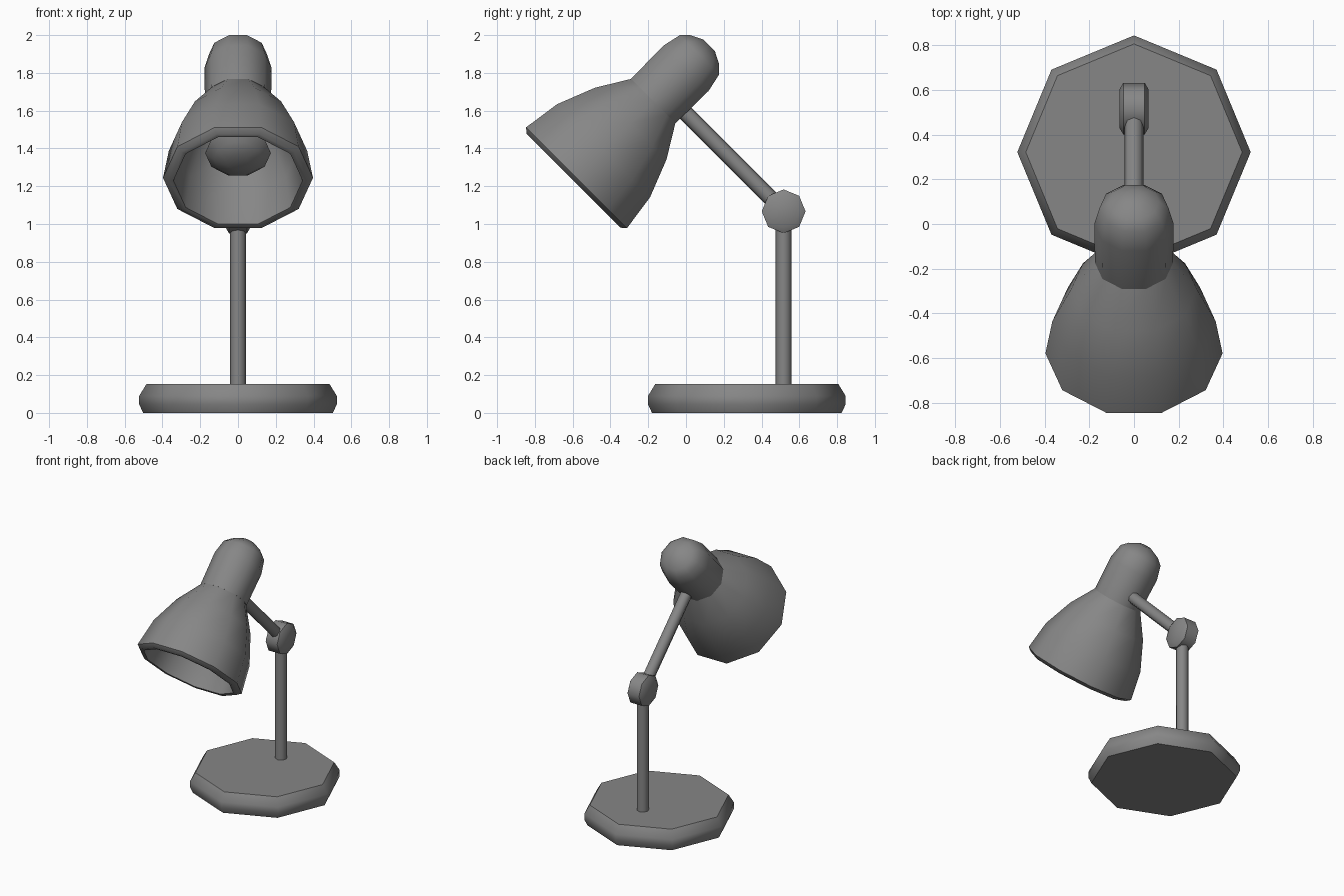
import bpy, bmesh
from math import sin, cos, pi, radians, sqrt
from mathutils import Matrix, Vector

if "Cube" in bpy.data.objects:
    bpy.data.objects.remove(bpy.data.objects["Cube"])

# Dark grey paint for the whole lamp
paint = bpy.data.materials.new("dark_grey")
paint.diffuse_color = (0.24, 0.24, 0.24, 1)
paint.use_nodes = True
paint.node_tree.nodes["Principled BSDF"].inputs["Base Color"].default_value = paint.diffuse_color


def lathe(name, profile, sides, matrix):
    """Revolve (radius, height) points round local z and cap both ends."""
    bm = bmesh.new()
    rings = [[bm.verts.new((r * cos(2 * pi * i / sides), r * sin(2 * pi * i / sides), h))
              for i in range(sides)] for r, h in profile]
    for a, b in zip(rings, rings[1:]):
        for i in range(sides):
            j = (i + 1) % sides
            bm.faces.new((a[i], a[j], b[j], b[i]))
    bm.faces.new(rings[0])
    bm.faces.new(rings[-1])
    bmesh.ops.recalc_face_normals(bm, faces=bm.faces)
    mesh = bpy.data.meshes.new(name)
    bm.to_mesh(mesh)
    bm.free()
    mesh.materials.append(paint)
    for p in mesh.polygons:
        p.use_smooth = True
    mesh.set_sharp_from_angle(angle=radians(50))
    obj = bpy.data.objects.new(name, mesh)
    obj.matrix_world = matrix
    bpy.context.collection.objects.link(obj)
    return obj


def rod(name, start, end, radius, sides=8):
    """Straight bar between two points."""
    start, end = Vector(start), Vector(end)
    d = end - start
    m = Matrix.Translation(start) @ d.to_track_quat('Z', 'Y').to_matrix().to_4x4()
    return lathe(name, [(radius, 0), (radius, d.length)], sides, m)


# Octagonal weighted base
lathe("base", [(0.502, 0), (0.523, 0.045), (0.523, 0.09), (0.485, 0.152)], 8,
      Matrix.Translation((0, 0.322, 0)))

# Stem and arm
elbow = (0, 0.517, 1.067)
rod("stem", (0, 0.517, 0.14), elbow, 0.042)
rod("arm", elbow, (0, -0.05, 1.635), 0.042)

# Elbow joint disc across x, with chamfered faces
lathe("elbow_joint", [(0.085, -0.066), (0.116, -0.048), (0.116, 0.048), (0.085, 0.066)], 8,
      Matrix.Translation(elbow) @ Matrix.Rotation(radians(90), 4, 'Y'))

# Head frame: local z points down and forward along the shade axis
head = (Matrix.Translation(Vector((0, -1, 1)) * 1.29 / sqrt(2))
        @ Matrix.Rotation(radians(135), 4, 'X'))

# Domed socket cap above the shade
lathe("socket_cap", [(0.045, -1.463), (0.113, -1.43), (0.155, -1.39), (0.178, -1.29),
                     (0.175, -1.045)], 10, head)

# Shade: outer skin down to the rim, then the inner skin back up
outer = [(0.174, -1.045), (0.282, -0.876), (0.366, -0.673), (0.397, -0.47)]
inner = [(0.368, -0.447), (0.342, -0.449), (0.313, -0.66), (0.236, -0.85), (0.125, -1.02)]
lathe("shade", outer + inner, 10, head)

# Bulb inside the shade
lathe("bulb", [(0.07, -1.03), (0.09, -0.86), (0.15, -0.73), (0.174, -0.655),
               (0.13, -0.61), (0.06, -0.585)], 10, head)
